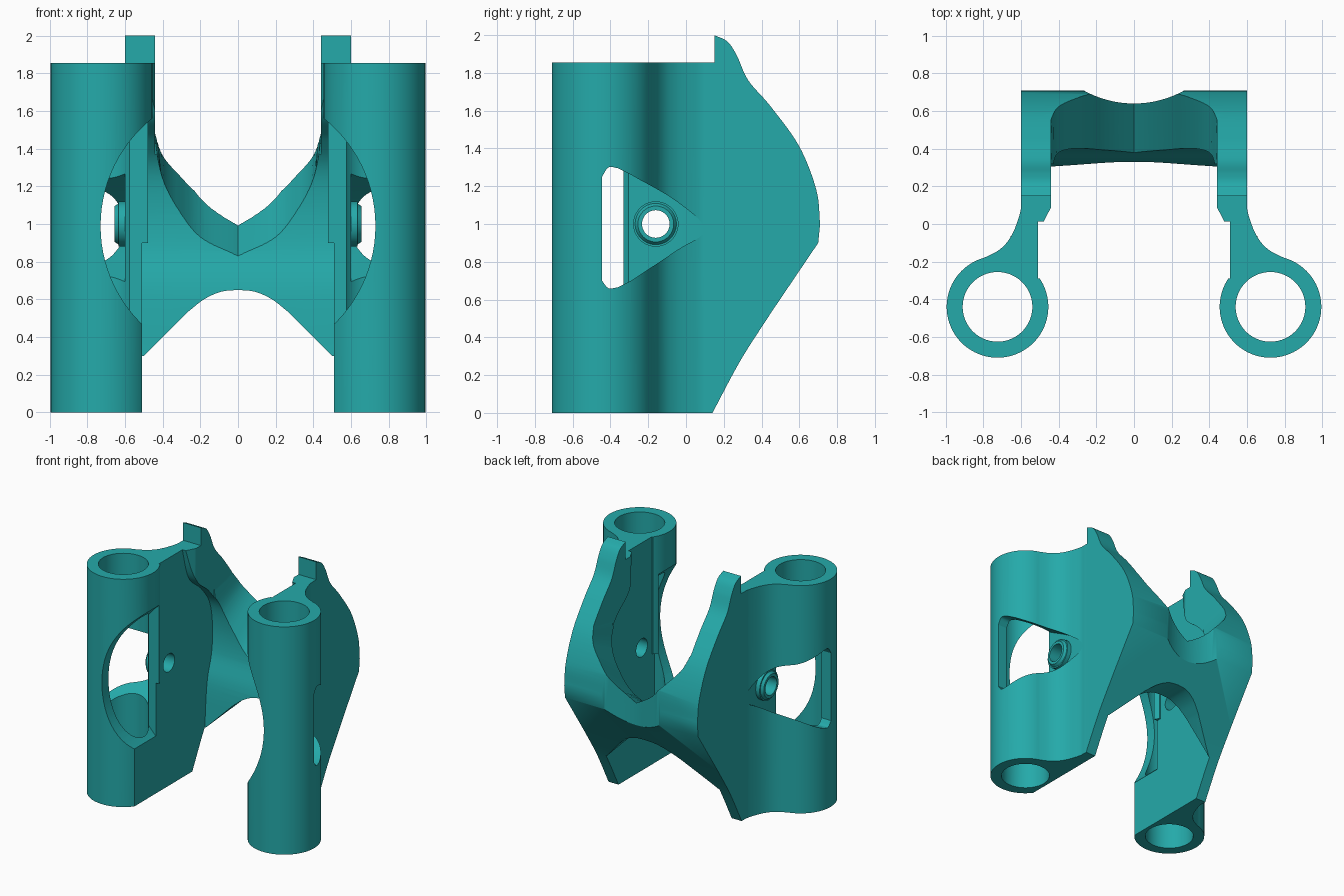
import bpy, bmesh, math
from mathutils import Vector

cube = bpy.data.objects.get("Cube")
if cube:
    bpy.data.objects.remove(cube, do_unlink=True)

teal = bpy.data.materials.new("teal")
teal.use_nodes = True
teal.diffuse_color = (0.018, 0.40, 0.40, 1)
teal.node_tree.nodes["Principled BSDF"].inputs["Base Color"].default_value = (0.018, 0.40, 0.40, 1)


def curve(pts, steps=8):
    """Smooth curve passing through the given 2D points."""
    p = [Vector(q) for q in pts]
    p = [2 * p[0] - p[1]] + p + [2 * p[-1] - p[-2]]
    out = []
    for a, b, c, d in zip(p, p[1:], p[2:], p[3:]):
        for i in range(steps):
            t = i / steps
            out.append(tuple(0.5 * (2 * b + (c - a) * t + (2 * a - 5 * b + 4 * c - d) * t * t
                                    + (3 * b - a - 3 * c + d) * t ** 3)))
    return out + [tuple(p[-2])]


def circle(u, v, r, n=96):
    return [(u + r * math.cos(2 * math.pi * i / n), v + r * math.sin(2 * math.pi * i / n)) for i in range(n)]


def mirrored(pts):
    """Extend a profile that starts on the centre line to both sides."""
    return [(-u, v) for u, v in reversed(pts[1:])] + pts


def prism(name, axis, lo, hi, pts, end_pts=None):
    """Solid between two matching outlines placed at lo and hi along an axis."""
    place = {"x": lambda u, v, w: (w, u, v),
             "y": lambda u, v, w: (u, w, v),
             "z": lambda u, v, w: (u, v, w)}[axis]
    bm = bmesh.new()
    a = [bm.verts.new(place(u, v, lo)) for u, v in pts]
    b = [bm.verts.new(place(u, v, hi)) for u, v in (end_pts or pts)]
    bm.faces.new(a)
    bm.faces.new(b[::-1])
    for i in range(len(a)):
        j = (i + 1) % len(a)
        bm.faces.new((a[i], b[i], b[j], a[j]))
    bmesh.ops.recalc_face_normals(bm, faces=bm.faces)
    mesh = bpy.data.meshes.new(name)
    bm.to_mesh(mesh)
    bm.free()
    mesh.materials.append(teal)
    ob = bpy.data.objects.new(name, mesh)
    bpy.context.collection.objects.link(ob)
    return ob


def apply(ob, mod):
    bpy.context.view_layer.objects.active = ob
    bpy.ops.object.modifier_apply(modifier=mod.name)


def combine(ob, tool, operation):
    mod = ob.modifiers.new("combine", "BOOLEAN")
    mod.operation = operation
    mod.solver = "EXACT"
    mod.object = tool
    apply(ob, mod)
    bpy.data.objects.remove(tool, do_unlink=True)


TOP = 1.855
TUBE = (0.725, -0.44)

# Side wall and cross bar, cut from one side outline
lower = [(0.1, 0), (0.14, 0)] + curve([(0.14, 0), (0.29, 0.28), (0.45, 0.53)])[1:]
rear = [(0.70, 0.90)] + curve([(0.71, 1.0), (0.69, 1.18), (0.60, 1.41), (0.45, 1.62),
                               (0.33, 1.76), (0.27, 1.89), (0.22, 1.965), (0.15, 2.0)])
bracket = prism("bracket", "x", -0.2, 0.6, lower + rear + [(0.15, TOP), (0.1, TOP)])

# Neck blending the wall into the tube
neck = curve([(0.60, 0.13), (0.605, 0.06), (0.65, -0.06), (0.72, -0.14), (0.85, -0.203)])
neck += [(0.725, -0.3), (0.51, -0.3)] + curve([(0.51, -0.08), (0.49, -0.01), (0.44, 0.09)]) + [(0.44, 0.13)]
combine(bracket, prism("neck", "z", 0, TOP, neck), "UNION")
combine(bracket, prism("tube", "z", 0, TOP, circle(*TUBE, 0.27)), "UNION")
combine(bracket, prism("bore", "z", -0.1, 2.1, circle(*TUBE, 0.185)), "DIFFERENCE")

# Gap between the walls with the saddle on the cross bar
combine(bracket, prism("gap", "x", -0.44, 0.44,
                       [(-0.1, 1.3), (0.32, 1.3), (0.32, 2.2), (-0.1, 2.2)]), "DIFFERENCE")
front_arc = curve([(0, 0.78), (0.2, 0.86), (0.32, 1.01), (0.4, 1.2), (0.44, 1.44)]) + [(0.44, 2.2)]
rear_arc = curve([(0, 1.06), (0.2, 1.19), (0.32, 1.33), (0.4, 1.43), (0.44, 1.51)]) + [(0.44, 2.2)]
combine(bracket, prism("saddle", "y", 0.3, 0.75, mirrored(front_arc), mirrored(rear_arc)), "DIFFERENCE")

# Inner recess that also shapes the front of the cross bar
recess = curve([(0.0, 1.9), (0.09, 1.6), (0.25, 1.45), (0.36, 1.3), (0.40, 1.1),
                (0.39, 0.88), (0.33, 0.65), (0.30, 0.29)])
recess += [(0.30, -0.1), (-0.8, -0.1), (-0.8, 0.9), (-0.29, 0.9), (-0.29, 1.9)]
combine(bracket, prism("recess", "x", -0.51, 0.51, recess), "DIFFERENCE")

# Arch under the bar and waist on its back
arch = curve([(0, 0.65), (0.09, 0.64), (0.18, 0.60), (0.27, 0.53)]) + [(0.51, 0.29), (0.51, -0.1)]
combine(bracket, prism("arch", "y", 0.05, 0.9, mirrored(arch)), "DIFFERENCE")
combine(bracket, prism("waist", "z", 0.3, 1.6, circle(0, 1.19, 0.55)), "DIFFERENCE")

# Round clearance through the inner side of the tube
combine(bracket, prism("clearance", "y", -1, -0.33, circle(0, 0.99, 0.73)), "DIFFERENCE")

# Outer window, with a drilled boss on its floor
window = curve([(-0.36, 0.665), (-0.41, 0.66), (-0.445, 0.70)], 5)
window += curve([(-0.445, 1.25), (-0.41, 1.30), (-0.36, 1.295)], 5)
window += curve([(-0.29, 1.26), (-0.05, 1.12), (0.1, 0.97), (-0.05, 0.86), (-0.29, 0.70)], 5)
combine(bracket, prism("window", "x", 0.6, 1.2, window), "DIFFERENCE")
combine(bracket, prism("boss", "x", 0.57, 0.635, circle(-0.16, 1.0, 0.12, 48)), "UNION")
combine(bracket, prism("boss_tip", "x", 0.62, 0.655, circle(-0.16, 1.0, 0.12, 48),
                       circle(-0.16, 1.0, 0.095, 48)), "UNION")
combine(bracket, prism("boss_hole", "x", 0.45, 1.2, circle(-0.16, 1.0, 0.073, 48)), "DIFFERENCE")

# Mirror to the other side
mirror = bracket.modifiers.new("mirror", "MIRROR")
mirror.use_bisect_axis[0] = True
apply(bracket, mirror)

bpy.ops.object.select_all(action="DESELECT")
bracket.select_set(True)
bpy.context.view_layer.objects.active = bracket
bpy.ops.object.shade_smooth_by_angle(angle=math.radians(30))
